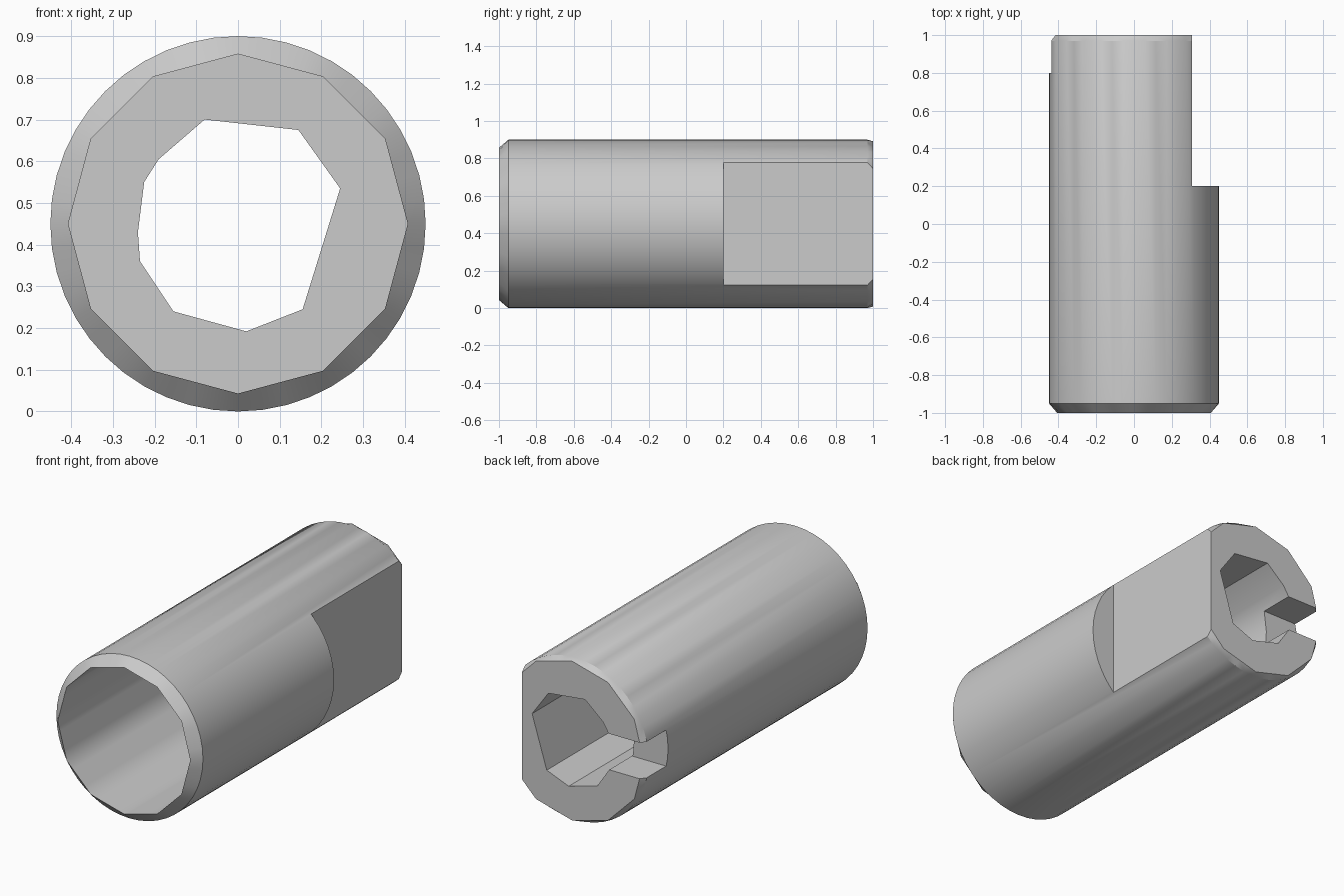
import bpy, bmesh
from math import sin, cos, pi, radians

if "Cube" in bpy.data.objects:
    bpy.data.objects.remove(bpy.data.objects["Cube"], do_unlink=True)

RADIUS = 0.45          # also the height of the tube axis
SEGMENTS = 48
FACET = 4              # segments per flat facet on the coarse rims

grey = bpy.data.materials.new("plain grey")
grey.use_nodes = True
colour = (0.6, 0.6, 0.6, 1)
grey.diffuse_color = colour
grey.node_tree.nodes["Principled BSDF"].inputs["Base Color"].default_value = colour


def finish(bm, name):
    bmesh.ops.recalc_face_normals(bm, faces=bm.faces)
    mesh = bpy.data.meshes.new(name)
    bm.to_mesh(mesh)
    bm.free()
    mesh.materials.append(grey)
    obj = bpy.data.objects.new(name, mesh)
    bpy.context.collection.objects.link(obj)
    return obj


def loft(name, rings):
    """Skin a list of equal-length rings and cap both ends."""
    bm = bmesh.new()
    loops = [[bm.verts.new(p) for p in ring] for ring in rings]
    for a, b in zip(loops, loops[1:]):
        for i in range(len(a)):
            j = (i + 1) % len(a)
            bm.faces.new((a[i], a[j], b[j], b[i]))
    bm.faces.new(loops[0])
    bm.faces.new(loops[-1])
    return finish(bm, name)


def ring(y, r, faceted=False):
    """Circle around the tube axis; faceted ones lie on a coarse polygon."""
    points = []
    for i in range(SEGMENTS):
        a = 2 * pi * i / SEGMENTS
        rr = r
        if faceted:
            half = pi * FACET / SEGMENTS
            rr = r * cos(half) / cos(a % (2 * half) - half)
        points.append((rr * cos(a), y, RADIUS + rr * sin(a)))
    return points


def prism(name, outline, y0, y1):
    return loft(name, [[(x, y, z) for x, z in outline] for y in (y0, y1)])


def box(name, x0, x1, y0, y1, z0, z1):
    return prism(name, [(x0, z0), (x1, z0), (x1, z1), (x0, z1)], y0, y1)


def cut(target, cutter):
    cutter.hide_render = True
    mod = target.modifiers.new("cut", 'BOOLEAN')
    mod.operation = 'DIFFERENCE'
    mod.solver = 'EXACT'
    mod.object = cutter
    bpy.context.view_layer.objects.active = target
    bpy.ops.object.modifier_apply(modifier=mod.name)
    bpy.data.objects.remove(cutter, do_unlink=True)


# Tube: bore floor, bore wall, bevelled front rim, outer wall, bevelled rear rim
tube = loft("tube_body", [
    ring(0.195, 0.407, True),
    ring(-1.0, 0.407, True),
    ring(-0.95, RADIUS),
    ring(0.97, RADIUS),
    ring(1.0, 0.442, True),
])

# Narrow rear hole with coarse sides
hole = [(0.145, 0.675), (0.245, 0.535), (0.155, 0.245), (0.02, 0.192),
        (-0.155, 0.24), (-0.235, 0.36), (-0.24, 0.43), (-0.225, 0.55),
        (-0.19, 0.605), (-0.08, 0.70)]
cut(tube, prism("hole_cutter", hole, 0.1, 1.1))

# Flat on the left side and key slot on the right side of the rear end
cut(tube, box("flat_cutter", 0.308, 0.6, 0.2, 1.1, -0.1, 1.0))
cut(tube, box("slot_cutter", -0.6, -0.1, 0.8, 1.1, 0.35, 0.55))

bpy.ops.object.select_all(action='DESELECT')
tube.select_set(True)
bpy.context.view_layer.objects.active = tube
bpy.ops.object.shade_smooth_by_angle(angle=radians(32))
